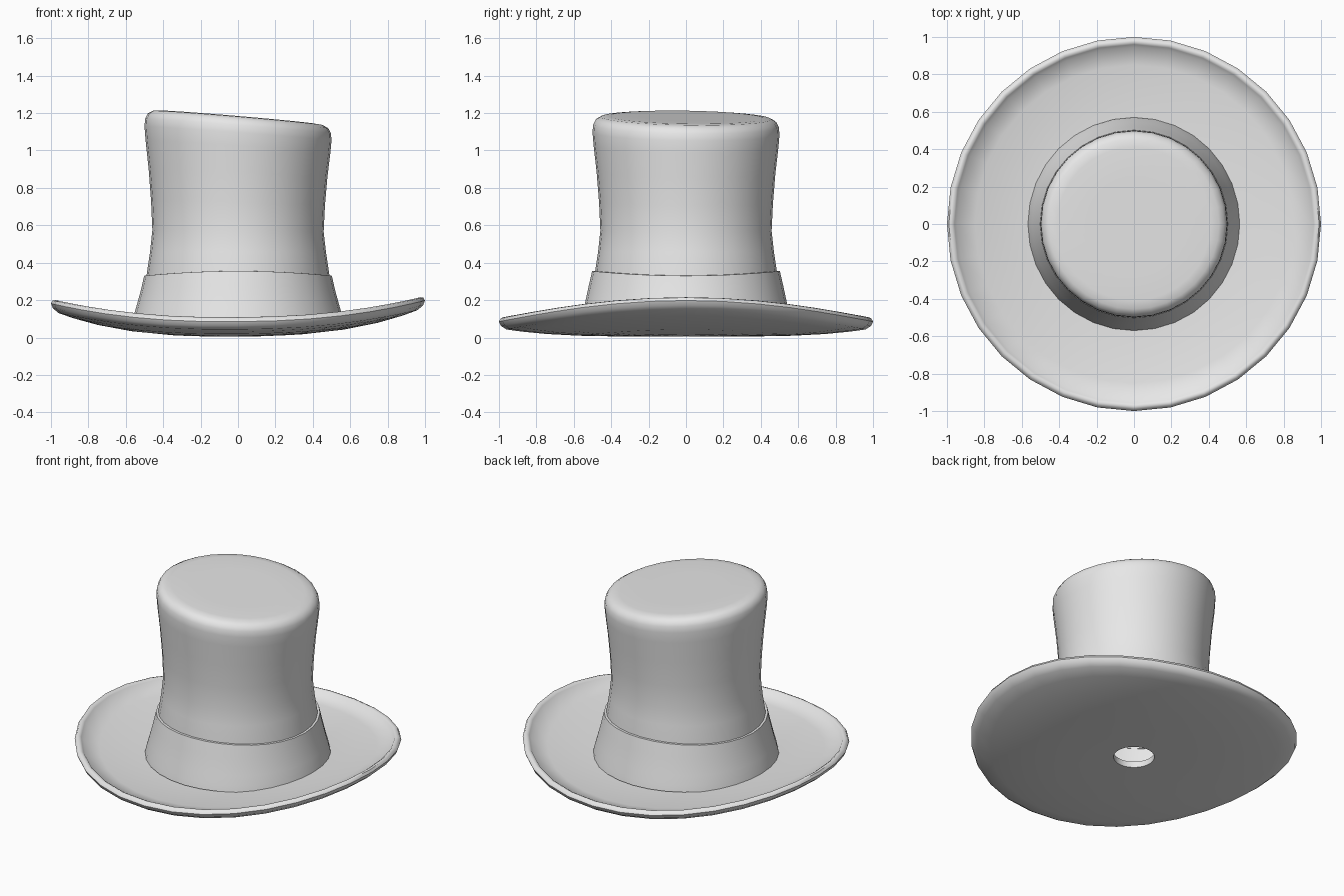
import bpy, bmesh, math

if "Cube" in bpy.data.objects:
    bpy.data.objects.remove(bpy.data.objects["Cube"])

SEG = 32

felt = bpy.data.materials.new("grey_felt")
felt.diffuse_color = (0.8, 0.8, 0.8, 1)
felt.use_nodes = True
felt.node_tree.nodes["Principled BSDF"].inputs["Base Color"].default_value = felt.diffuse_color


def lathe(name, profile, height, closed=False, cap=False):
    """Spin (radius, level) points; height(x, y, level) bends each point."""
    bm = bmesh.new()
    rings = []
    for r, level in profile:
        ring = []
        for i in range(SEG):
            a = 2 * math.pi * i / SEG
            x, y = r * math.cos(a), r * math.sin(a)
            ring.append(bm.verts.new((x, y, height(x, y, level))))
        rings.append(ring)
    pairs = list(zip(rings, rings[1:]))
    if closed:
        pairs.append((rings[-1], rings[0]))
    for low, high in pairs:
        for i in range(SEG):
            j = (i + 1) % SEG
            bm.faces.new((low[i], low[j], high[j], high[i]))
    if cap:
        bm.faces.new(rings[-1])
    mesh = bpy.data.meshes.new(name)
    bm.to_mesh(mesh)
    bm.free()
    mesh.materials.append(felt)
    obj = bpy.data.objects.new(name, mesh)
    bpy.context.collection.objects.link(obj)
    bpy.ops.object.select_all(action="DESELECT")
    obj.select_set(True)
    bpy.context.view_layer.objects.active = obj
    bpy.ops.object.shade_smooth_by_angle(angle=math.radians(50))
    return obj


# Brim: saddle curled up at both sides, with a rolled lip and a centre hole
def brim_height(x, y, level):
    r = math.hypot(x, y)
    return 0.005 + 0.045 * r ** 4 + 0.105 * abs(x) ** 2.3 + 0.008 * x + level


T = 0.04
lathe("brim", [(0.125, 0), (0.35, 0), (0.57, 0), (0.75, 0), (0.88, 0), (0.96, 0),
               (0.99, 0.014), (1.0, 0.035), (0.99, 0.055), (0.975, 0.063),
               (0.96, 0.058), (0.945, T), (0.85, T), (0.7, T), (0.57, T),
               (0.35, T), (0.125, T)], brim_height, closed=True)


# Band: flared ring whose upper edge dips at the sides
def band_height(x, y, level):
    return level + 0.1 * y * y * (level > 0.2)


lathe("hat_band", [(0.57, 0.06), (0.562, 0.1), (0.545, 0.16), (0.52, 0.25),
                   (0.502, 0.33), (0.485, 0.332)], band_height)


# Crown: waisted tube with a rounded, tilted top
def crown_height(x, y, level):
    tilt = max(0, (level - 0.5) / 0.7)
    return level - tilt * (0.088 * x + 0.016 * y)


lathe("crown", [(0.5, 0.06), (0.498, 0.2), (0.488, 0.34), (0.47, 0.46), (0.458, 0.57),
                (0.465, 0.72), (0.478, 0.88), (0.494, 1.02), (0.5, 1.09),
                (0.497, 1.13), (0.483, 1.158), (0.455, 1.174), (0.41, 1.178),
                (0.25, 1.178), (0.1, 1.178)], crown_height, cap=True)
